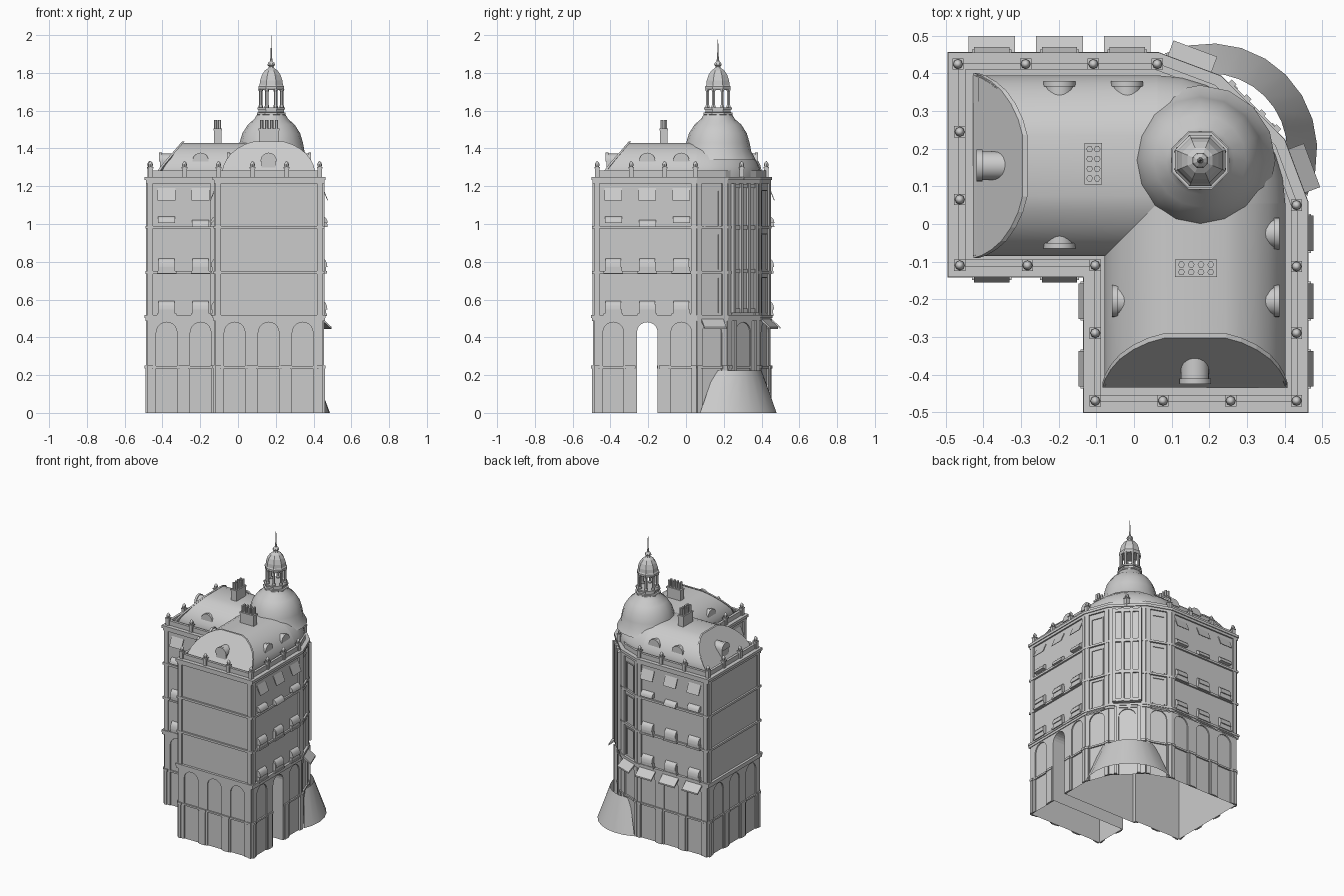
import bpy, bmesh
from math import sin, cos, pi, radians, hypot
from mathutils import Vector

if "Cube" in bpy.data.objects:
    bpy.data.objects.remove(bpy.data.objects["Cube"])

OX, OY = 0.002, -0.005          # centring offset
parts = {}

def solid(name, a, b, caps=True, closed=True):
    """Join two matching outlines with side faces (and caps)."""
    V, F = parts.setdefault(name, ([], []))
    n, k = len(a), len(V)
    V += [tuple(p) for p in a] + [tuple(p) for p in b]
    for i in range(n if closed else n - 1):
        j = (i + 1) % n
        F.append((k + i, k + j, k + n + j, k + n + i))
    if caps:
        F.append(tuple(range(k + n - 1, k - 1, -1)))
        F.append(tuple(range(k + n, k + 2 * n)))

def face(name, pts):
    V, F = parts.setdefault(name, ([], []))
    F.append(tuple(range(len(V), len(V) + len(pts))))
    V += [tuple(p) for p in pts]

def box(name, x, y, z0, z1, sx, sy, taper=1):
    c = [(-1, -1), (1, -1), (1, 1), (-1, 1)]
    solid(name, [(x + i * sx / 2, y + j * sy / 2, z0) for i, j in c],
          [(x + i * sx / 2 * taper, y + j * sy / 2 * taper, z1) for i, j in c])

def lathe(name, prof, cx, cy, n, a0=0.0, a1=2 * pi):
    full = a1 - a0 > 6.2
    angs = [a0 + (a1 - a0) * i / n for i in range(n if full else n + 1)]
    for (r0, z0), (r1, z1) in zip(prof, prof[1:]):
        solid(name, [(cx + r0 * cos(t), cy + r0 * sin(t), z0) for t in angs],
              [(cx + r1 * cos(t), cy + r1 * sin(t), z1) for t in angs], False, full)

class Frame:
    """Facade frame: u along wall, n outward, z up."""
    def __init__(s, p, q):
        s.p = p
        s.L = hypot(q[0] - p[0], q[1] - p[1])
        s.d = ((q[0] - p[0]) / s.L, (q[1] - p[1]) / s.L)
    def at(s, u, n, z):
        return (s.p[0] + s.d[0] * u + s.d[1] * n, s.p[1] + s.d[1] * u - s.d[0] * n, z)
    def plate(s, name, uz, n0, n1):
        solid(name, [s.at(u, n0, z) for u, z in uz], [s.at(u, n1, z) for u, z in uz])
    def sweep(s, name, nz, u0, u1):
        solid(name, [s.at(u0, n, z) for n, z in nz], [s.at(u1, n, z) for n, z in nz])
    def bar(s, name, u0, u1, z0, z1, n1, n0=0.0):
        s.plate(name, [(u0, z0), (u1, z0), (u1, z1), (u0, z1)], n0, n1)

def arch(c, w, z0, spring, seg=10):
    r = w / 2
    return [(c - r, z0)] + [(c - r * cos(pi * i / seg), spring + r * sin(pi * i / seg))
                            for i in range(seg + 1)] + [(c + r, z0)]

# Footprint of the L plan with a three-facet corner
FP = [(-.48, -.12), (-.12, -.12), (-.12, -.48), (.445, -.48), (.445, .06),
      (.385, .22), (.22, .385), (.06, .445), (-.48, .445)]
N = len(FP)
frames = [Frame(FP[i], FP[(i + 1) % N]) for i in range(N)]

def offset(d):
    out = []
    for i in range(N):
        a, b = frames[i - 1].d, frames[i].d
        n1, n2 = Vector((a[1], -a[0])), Vector((b[1], -b[0]))
        m = (n1 + n2) / (1 + n1.dot(n2))
        out.append((FP[i][0] + m.x * d, FP[i][1] + m.y * d))
    return out

def ring(name, z0, z1, d0, d1):
    A, B = offset(d0), offset(d1)
    for (o, za, p, zb) in ((B, z0, B, z1), (B, z1, A, z1), (A, z1, A, z0), (A, z0, B, z0)):
        solid(name, [(*q, za) for q in o], [(*q, zb) for q in p], False)

# Bays, facade kind and dormer positions per wall
bays = [(.1, .28), (.08, .26), (.1, .28, .46), (.1, .28, .46), None, None, None,
        (.08, .26, .44), (.105, .285, .465)]
kind = ["win", "win", "blind", "win", "side", "mid", "side", "win", "blind"]
dormers = [(.28,), (.08,), (.28,), (.28, .46), (), (), (), (.08, .26), (.285,)]
passage = {1: .08, 3: .28}

for i, f in enumerate(frames):
    cs = bays[i] or (f.L / 2,)
    # walls, with the open passage cut in two of them
    hole = arch(passage[i], .11, 0, .425) if i in passage else []
    face("walls", [f.at(u, 0, z) for u, z in
                   [(0, 0)] + hole + [(f.L, 0), (f.L, 1.25), (0, 1.25)]])
    # ground arcade
    edges = [0] + [(a + b) / 2 for a, b in zip(cs, cs[1:])] + [f.L]
    for c, u0, u1 in zip(cs, edges, edges[1:]):
        op = passage.get(i) == c
        f.plate("arcade", [(u0, 0)] + arch(c, .11, 0, .425) + [(u1, 0), (u1, .49), (u0, .49)], 0, .008)
        for e in (u0, u1):
            a, b = max(0, e - .022), min(f.L, e + .022)
            f.bar("ground_pilasters", a, b, 0, .25, .013)
            f.bar("ground_pilasters", max(0, a - .006), min(f.L, b + .006), .235, .25, .017)
        if not op:
            f.bar("transoms", u0, u1, .235, .247, .01)
    # corner pilasters of the upper floors
    for a in (0, f.L - .028):
        f.bar("upper_pilasters", a, a + .028, .5, 1.235, .01)
    # roof dormers
    for c in dormers[i]:
        f.plate("dormers", arch(c, .075, 1.26, 1.335), -.065, -.15)
        f.plate("dormers", arch(c, .085, 1.33, 1.335), -.06, -.075)
    if kind[i] == "win":
        for k, c in enumerate(cs):
            mid = k == 1
            for z in (.525, .75):
                # balcony box and rounded window hood
                h = .05 if mid else .022
                f.bar("balconies", c - .052, c + .052, z - .012, z, .024)
                f.bar("balconies", c - .045, c + .045, z, z + h, .02)
                top = z + .068
                f.sweep("window_hoods", [(0, top - .045)] + [(.026 * cos(t), top - .045 + .045 * sin(t))
                        for t in (0, .4, .8, 1.2, pi / 2)], c - .042, c + .042)
            # barrel hoods of the fourth floor
            zb = .985 if mid else 1.005
            f.sweep("barrel_hoods", [(0, zb)] + [(.028 * cos(t), zb + .035 * sin(t))
                    for t in (0, .4, .8, 1.2, pi / 2)], c - .045, c + .045)
            # sloped shades on the top floor
            f.sweep("top_shades", [(0, 1.185), (.026, 1.125), (.03, 1.125), (.004, 1.19)], c - .047, c + .047)
    # shop awnings on the back and the corner facets
    if i == 7 or kind[i] == "side":
        for c in cs:
            f.sweep("shop_awnings", [(0, .495), (.06, .445), (.06, .455), (.004, .505)], c - .062, c + .062)
    # tall three-light bay window on the corner
    if kind[i] == "mid":
        m = f.L / 2
        f.bar("corner_bay", m - .092, m + .092, .53, 1.215, .012)
        for k in range(4):
            c = m - .084 + k * .056
            f.bar("corner_bay", c - .009, c + .009, .53, 1.215, .03)
        for z in (.53, .74, .97, 1.19):
            f.bar("corner_bay", m - .092, m + .092, z, z + .022, .022)
        for s in (-1, 1):
            f.bar("door_columns", m + s * .075 - .01, m + s * .075 + .01, 0, .49, .025)
    elif kind[i] == "side":
        for z in (.53, .76, .99):
            for a in (.042, f.L - .048):
                f.bar("facet_frames", a, a + .006, z, z + .19, .006)
            f.bar("facet_frames", .042, f.L - .042, z + .184, z + .19, .006)

# passage vault through the front wing
f = frames[3]
uz = arch(.28, .11, 0, .425)
solid("passage_vault", [f.at(u, 0, z) for u, z in uz], [f.at(u, -.565, z) for u, z in uz], False, False)

# string courses, cornice, roof deck, parapet
for z0, z1, d in ((.487, .503, .013), (.503, .518, .017), (.735, .75, .012), (.975, .99, .012),
                  (1.215, 1.232, .01), (1.232, 1.25, .016)):
    ring("string_courses", z0, z1, 0, d)
face("roof_deck", [(*p, 1.25) for p in offset(.0)])
ring("parapet", 1.25, 1.282, -.03, -.012)

# parapet posts with finials
g = [-.47, -.29, -.11, .06]
e = [-.465, -.285, -.108, .055]
posts = {(a, .43) for a in g} | {(-.465, .25), (-.465, .07), (-.465, -.105), (-.285, -.105), (-.105, -.105)}
posts |= {(.43, a) for a in e} | {(a, -.465) for a in (-.105, .075, .255)} | {(-.105, -.285), (.305, .30)}
for x, y in sorted(posts):
    box("parapet_posts", x, y, 1.235, 1.295, .024, .024)
    box("parapet_posts", x, y, 1.295, 1.301, .03, .03)
    lathe("finials", [(.009, 1.301), (.013, 1.313), (.009, 1.325), (0, 1.335)], x, y, 8)

# mansard roofs: convex section, sloped end plane, rim along the end
half = [(.24, 1.25), (.24, 1.28), (.233, 1.305), (.218, 1.335), (.195, 1.366), (.16, 1.395), (.12, 1.417), (.08, 1.43)]
sect = half + [(-w, z) for w, z in reversed(half)]

def wing(name, swap, grow, s, t):
    fit = lambda a, b, z: (b, a, z) if swap else (a, b, z)
    end = lambda z: -.43 + max(0, z - 1.28) * .87
    pa, pb = [], []
    for w, z in sect:
        w2, z2 = w * (1 + grow * 4), z + grow * (z > 1.3)
        pa.append(fit(end(z) + s, .16 + w2, z2))
        pb.append(fit(.06 if t is None else end(z) + t, .16 + w2, z2))
    solid(name, pa, pb)

for sw in (False, True):
    wing("wing_roofs", sw, 0, 0, None)
    wing("roof_rims", sw, .006, .001, .014)
lathe("corner_roof", [(w + .1, z) for w, z in half] + [(0, 1.43)], .06, .06, 8, 0, pi / 2)

# chimneys with pots
for cx, cy, sw in ((-.11, .165, False), (.163, -.113, True)):
    sx, sy = (.105, .04) if sw else (.04, .105)
    box("chimneys", cx, cy, 1.42, 1.495, sx, sy)
    box("chimneys", cx, cy, 1.495, 1.505, sx + .006, sy + .006)
    for i in range(4):
        for j in (-.01, .01):
            a = -.039 + i * .026
            x, y = (a, j) if sw else (j, a)
            lathe("chimney_pots", [(.009, 1.505), (.009, 1.55), (0, 1.55)], cx + x, cy + y, 6)

# dome, lantern, cupola and spire
DX, DY, R8 = .174, .174, pi / 8
lathe("dome", [(.2, 1.34), (.176, 1.385), (.168, 1.43), (.153, 1.48), (.123, 1.527), (.09, 1.555), (.075, 1.58)], DX, DY, 16)
lathe("lantern_base", [(.075, 1.575), (.083, 1.58), (.083, 1.59), (.072, 1.592), (.072, 1.605), (.08, 1.607),
                       (.08, 1.617), (0, 1.617)], DX, DY, 8, R8, R8 + 2 * pi)
for k in range(8):
    t = R8 + k * pi / 4
    x, y = DX + .06 * cos(t), DY + .06 * sin(t)
    lathe("lantern_columns", [(.012, 1.615), (.012, 1.625), (.009, 1.63), (.009, 1.7), (.014, 1.715)], x, y, 6)
lathe("cupola", [(0, 1.71), (.068, 1.71), (.073, 1.718), (.073, 1.728), (.067, 1.735), (.064, 1.76), (.053, 1.79),
                 (.036, 1.813), (.018, 1.825), (.014, 1.835), (.022, 1.842), (.018, 1.853), (.008, 1.862),
                 (.005, 1.88), (0, 2.0)], DX, DY, 8, R8, R8 + 2 * pi)

# flared skirt around the corner entrance
skirt = [[], []]
for k in range(11):
    for s, (r, z, a0, a1) in enumerate(((.285, 0, -25, 115), (.205, .225, -12, 102))):
        t = radians(a0 + (a1 - a0) * k / 10)
        skirt[s].append((.2 + r * cos(t), .2 + r * sin(t), z))
solid("entrance_skirt", skirt[0], skirt[1], False, False)

# turn the collected parts into objects
for name, (V, F) in parts.items():
    me = bpy.data.meshes.new(name)
    me.from_pydata([(x + OX, y + OY, z) for x, y, z in V], [], F)
    bm = bmesh.new()
    bm.from_mesh(me)
    bmesh.ops.remove_doubles(bm, verts=bm.verts, dist=1e-5)
    bmesh.ops.recalc_face_normals(bm, faces=bm.faces)
    bm.to_mesh(me)
    bm.free()
    if name in ("dome", "corner_roof", "wing_roofs", "entrance_skirt", "window_hoods", "barrel_hoods", "dormers", "finials"):
        me.polygons.foreach_set("use_smooth", [True] * len(me.polygons))
        me.set_sharp_from_angle(angle=radians(35))
    bpy.context.collection.objects.link(bpy.data.objects.new(name, me))
